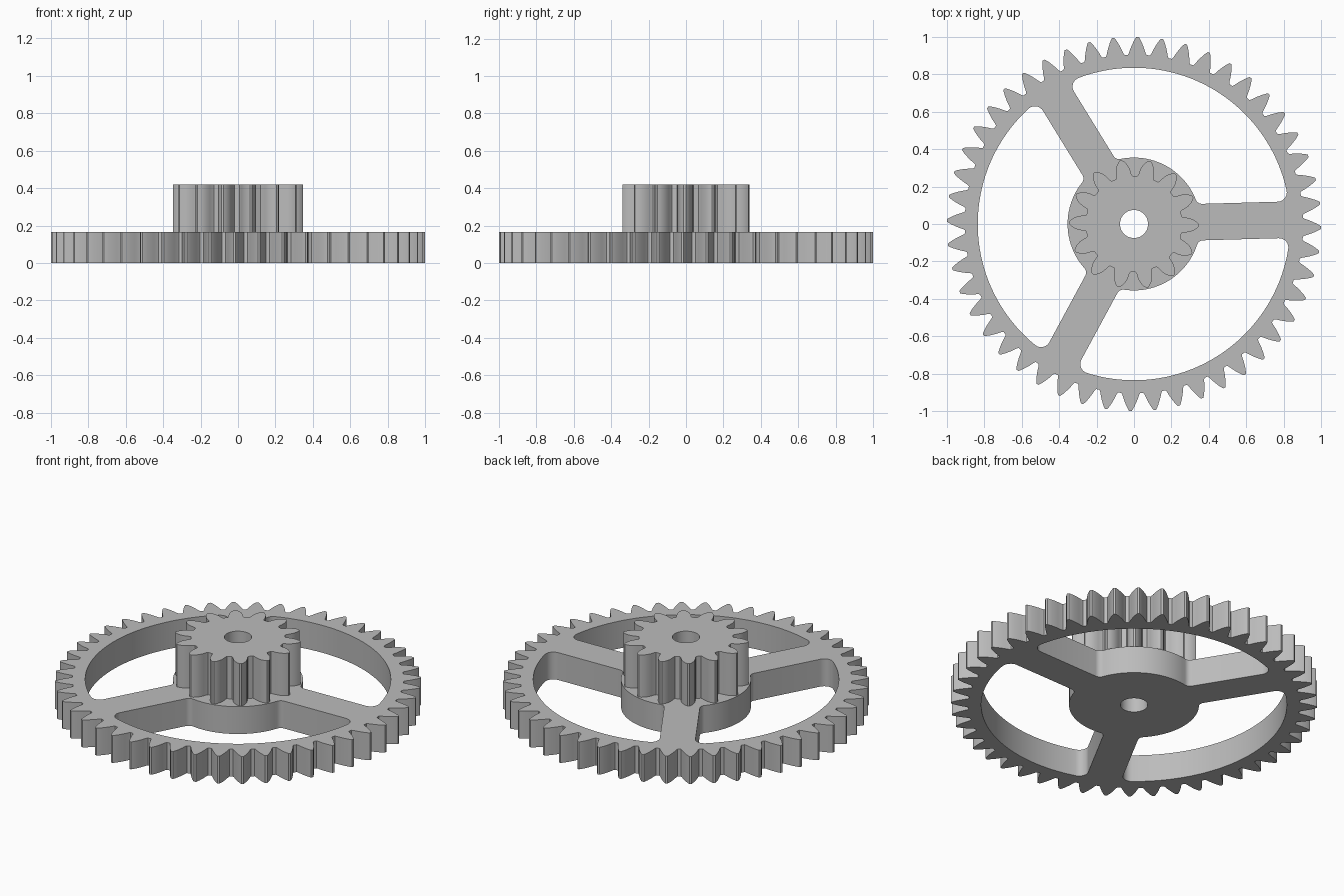
import bpy
import bmesh
from math import pi, radians, sin, cos, sqrt, atan2

cube = bpy.data.objects.get("Cube")
if cube:
    bpy.data.objects.remove(cube, do_unlink=True)

# Single plain grey
grey = bpy.data.materials.new("plain_grey")
grey.use_nodes = True
grey.diffuse_color = (0.5, 0.5, 0.5, 1)
grey.node_tree.nodes["Principled BSDF"].inputs["Base Color"].default_value = (0.5, 0.5, 0.5, 1)

PHASE = radians(-1.1)


def arc(cx, cy, r, a0, a1, n):
    """Points along an arc, both ends included."""
    return [(cx + r * cos(a0 + (a1 - a0) * i / n),
             cy + r * sin(a0 + (a1 - a0) * i / n)) for i in range(n + 1)]


def rotate(points, a):
    return [(x * cos(a) - y * sin(a), x * sin(a) + y * cos(a)) for x, y in points]


def tooth_outline(count, flank):
    """Repeat a mirrored flank (radius, share of half pitch) around a circle."""
    half = pi / count
    tooth = [(r, -s * half) for r, s in flank] + [(r, s * half) for r, s in reversed(flank)]
    return [(r * cos(a + PHASE + 2 * half * i), r * sin(a + PHASE + 2 * half * i))
            for i in range(count) for r, a in tooth]


def window_outline(hub, rim, w, f_in, f_out):
    """Opening between two spokes, with filleted corners."""
    mid = pi / 3
    xi = sqrt((hub + f_in) ** 2 - (w + f_in) ** 2)
    xo = sqrt((rim - f_out) ** 2 - (w + f_out) ** 2)
    ai, ao = atan2(w + f_in, xi), atan2(w + f_out, xo)
    side = arc(0, 0, hub, mid, ai, 12)
    side += arc(xi, w + f_in, f_in, ai + pi, 1.5 * pi, 6)[1:]
    side += arc(xo, w + f_out, f_out, -pi / 2, ao, 8)
    side += arc(0, 0, rim, ao, mid, 20)[1:]
    # Mirror across the middle of the opening
    c, s = cos(2 * mid), sin(2 * mid)
    mirrored = [(x * c + y * s, x * s - y * c) for x, y in side]
    return side + mirrored[-2:0:-1]


def plate(name, loops, z0, z1):
    """Fill an outline with holes and extrude it upward."""
    bm = bmesh.new()
    edges = []
    for loop in loops:
        vs = [bm.verts.new((x, y, z0)) for x, y in loop]
        edges += [bm.edges.new((v, vs[i - 1])) for i, v in enumerate(vs)]
    bmesh.ops.triangle_fill(bm, use_beauty=True, edges=edges)
    ext = bmesh.ops.extrude_face_region(bm, geom=bm.faces[:])
    top = [g for g in ext["geom"] if isinstance(g, bmesh.types.BMVert)]
    bmesh.ops.translate(bm, verts=top, vec=(0, 0, z1 - z0))
    bmesh.ops.recalc_face_normals(bm, faces=bm.faces[:])
    mesh = bpy.data.meshes.new(name)
    bm.to_mesh(mesh)
    bm.free()
    mesh.materials.append(grey)
    ob = bpy.data.objects.new(name, mesh)
    bpy.context.collection.objects.link(ob)
    bpy.ops.object.select_all(action="DESELECT")
    ob.select_set(True)
    bpy.context.view_layer.objects.active = ob
    bpy.ops.object.shade_smooth_by_angle(angle=radians(25))
    return ob


bore = arc(0, 0, 0.075, 0, 2 * pi, 40)[:-1]

# Large spoked wheel
wheel_flank = [(0.905, 0.84), (0.915, 0.74), (0.935, 0.62), (0.955, 0.48),
               (0.975, 0.33), (0.992, 0.18), (1.0, 0.09)]
window = window_outline(0.355, 0.835, 0.0975, 0.035, 0.05)
windows = [rotate(window, radians(1.6 + 120 * i)) for i in range(3)]
plate("spoked_wheel", [tooth_outline(48, wheel_flank), bore] + windows, 0, 0.165)

# Small pinion on the hub
pinion_flank = [(0.258, 0.76), (0.268, 0.67), (0.285, 0.61), (0.305, 0.51),
                (0.322, 0.38), (0.337, 0.22), (0.347, 0.07)]
plate("pinion", [tooth_outline(14, pinion_flank), bore], 0.165, 0.42)
